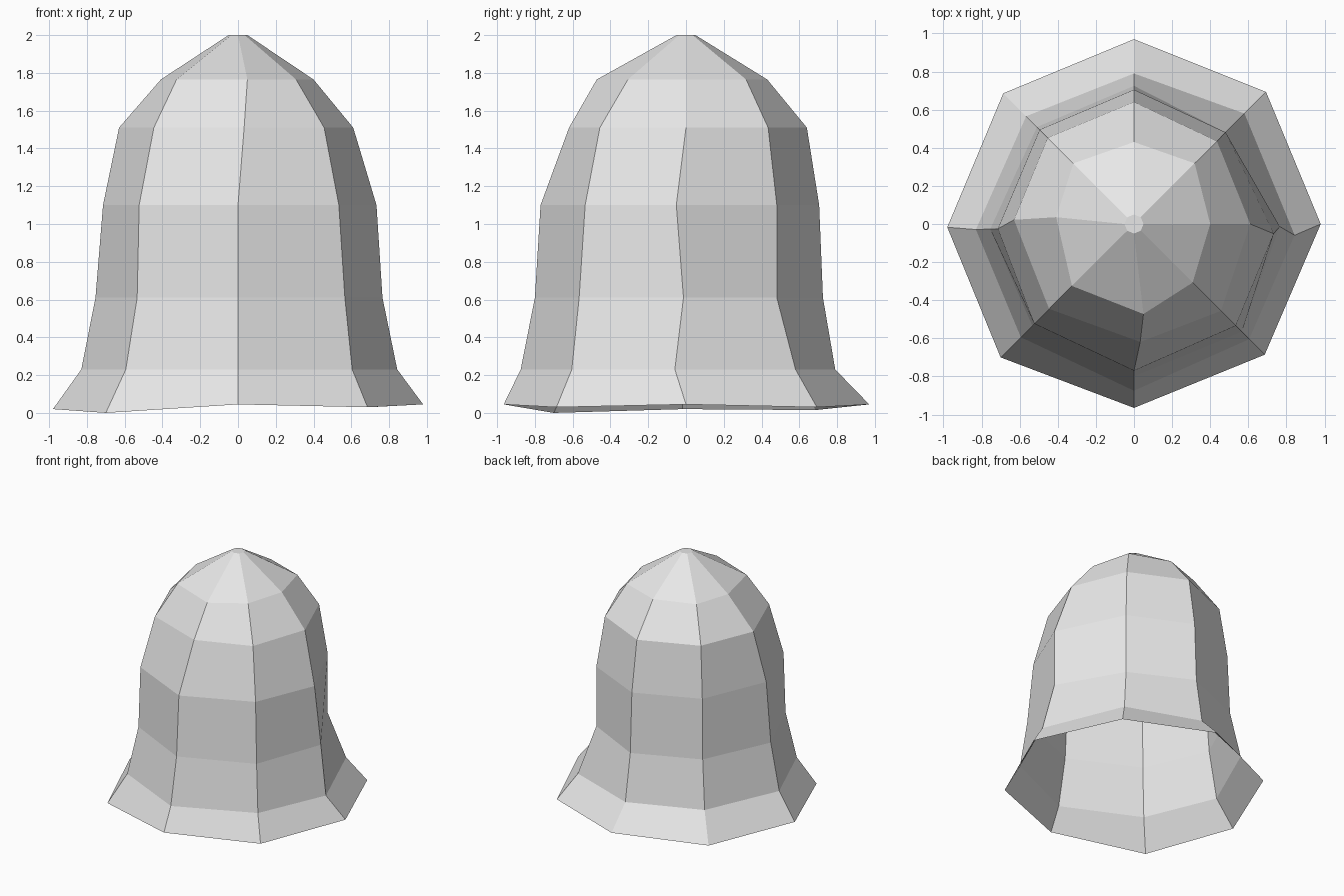
import bpy
import bmesh
from math import cos, sin, radians
from mathutils import Vector

default_cube = bpy.data.objects.get("Cube")
if default_cube:
    bpy.data.objects.remove(default_cube, do_unlink=True)

SIDES = 8

# Hand-shaped rings from rim to crown: height, then the radius at each rib
RINGS = [
    (0.03, (.98, .98, .97, .97, .98, .99, .965, .97)),
    (0.23, (.845, .82, .79, .80, .83, .84, .875, .855)),
    (0.61, (.765, .68, .725, .72, .755, .755, .80, .80)),
    (1.10, (.735, .68, .705, .70, .715, .74, .77, .755)),
    (1.51, (.61, .615, .64, .64, .63, .63, .62, .645)),
    (1.765, (.40, .45, .43, .45, .41, .46, .475, .435)),
    (2.00, (.05,) * SIDES),
]

# Slight sideways wander of the uneven ribs, in degrees, ring by ring
RIB_DRIFT = {
    0: (0, -4, -1, -4, 0, 0, 0),
    4: (1, 2, 2, 2, -2, -5, 0),
    6: (0, 0, 0, 0, 3, 6, 0),
}

# Uneven lift of the rim corners
RIM_HEIGHTS = (.045, .03, .045, .015, .02, 0, .045, .03)


def make_material(name, colour):
    material = bpy.data.materials.new(name)
    material.use_nodes = True
    material.diffuse_color = colour
    material.node_tree.nodes["Principled BSDF"].inputs["Base Color"].default_value = colour
    return material


def ring_point(level, rib):
    """Position of one rib on one ring."""
    height, radii = RINGS[level]
    if level == 0:
        height = RIM_HEIGHTS[rib]
    drift = RIB_DRIFT[rib][level] if rib in RIB_DRIFT else 0
    angle = radians(rib * 360 / SIDES + drift)
    return Vector((radii[rib] * cos(angle), radii[rib] * sin(angle), height))


# Open-bottomed faceted bell shell
bm = bmesh.new()
loops = [
    [bm.verts.new(ring_point(level, rib)) for rib in range(SIDES)]
    for level in range(len(RINGS))
]
for lower, upper in zip(loops, loops[1:]):
    for rib in range(SIDES):
        following = (rib + 1) % SIDES
        bm.faces.new((lower[rib], lower[following], upper[following], upper[rib]))

# Small flat crown
bm.faces.new(loops[-1])

mesh = bpy.data.meshes.new("bell_shell")
bm.to_mesh(mesh)
bm.free()
mesh.materials.append(make_material("pale grey", (0.8, 0.8, 0.8, 1.0)))
bell = bpy.data.objects.new("bell_shell", mesh)
bpy.context.collection.objects.link(bell)
